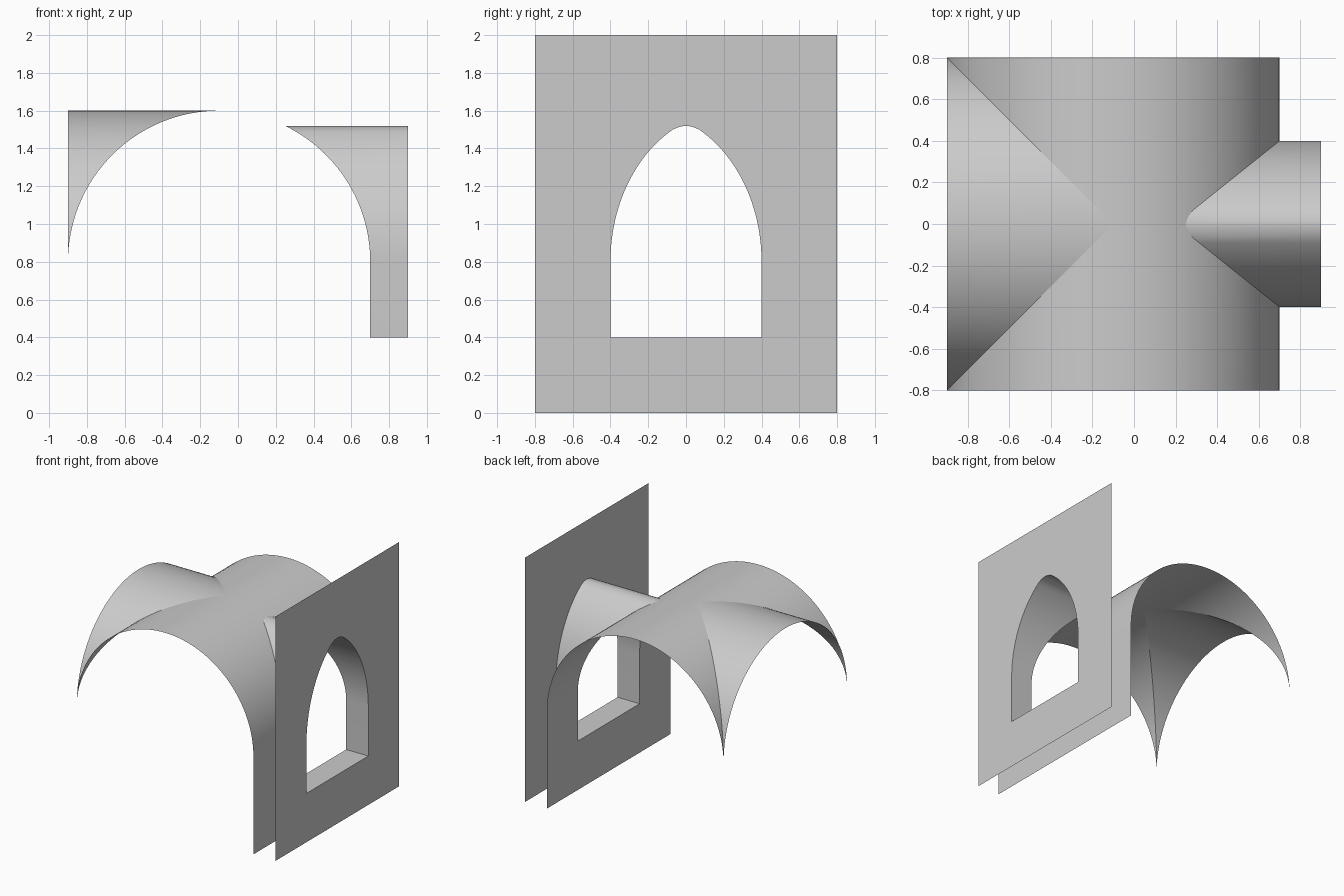
import bpy
import bmesh
from math import sin, cos, pi, sqrt

cube = bpy.data.objects.get("Cube")
if cube:
    bpy.data.objects.remove(cube, do_unlink=True)

R = 0.8          # vault radius, also springing height and half depth
CX = -0.1        # axis of the main vault
WALL_IN, WALL_OUT, SILL, TOP = 0.7, 0.9, 0.4, 2.0
HALF = 0.4       # half width of the window

plaster = bpy.data.materials.new("plain grey plaster")
plaster.use_nodes = True
grey = (0.6, 0.6, 0.6, 1)
plaster.diffuse_color = grey
plaster.node_tree.nodes["Principled BSDF"].inputs["Base Color"].default_value = grey


def sheet(name, lofts):
    """Thin surface from pairs of matching polylines, mirrored across y = 0."""
    bm = bmesh.new()
    for a, b in lofts:
        for side in (1, -1):
            rows = [[bm.verts.new((x, side * y, z)) for x, y, z in line] for line in (a, b)]
            for i in range(len(a) - 1):
                quad = [rows[0][i], rows[0][i + 1], rows[1][i + 1], rows[1][i]]
                bm.faces.new(quad[::side])
    bmesh.ops.remove_doubles(bm, verts=bm.verts, dist=0.0002)
    bmesh.ops.recalc_face_normals(bm, faces=bm.faces)
    mesh = bpy.data.meshes.new(name)
    bm.to_mesh(mesh)
    bm.free()
    mesh.materials.append(plaster)
    obj = bpy.data.objects.new(name, mesh)
    bpy.context.collection.objects.link(obj)
    bpy.ops.object.select_all(action="DESELECT")
    obj.select_set(True)
    bpy.context.view_layer.objects.active = obj
    bpy.ops.object.shade_smooth_by_angle(angle=pi / 6)
    return obj


def crown(x):
    return R + sqrt(max(0, R * R - (x - CX) ** 2))


def panel(x, low, high):
    """Half of a flat upright panel spanning the full depth."""
    return [(x, 0, low), (x, 0, high)], [(x, R, low), (x, R, high)]


# Line where the window tunnel meets the main vault, rounded at its tip
tip = [(0.25, 0), (0.254, 0.018), (0.264, 0.04), (0.285, 0.068)]
n = 24
start = pi / 2 - 0.5
groin_x = [CX + R * cos(start * (1 - i / n)) for i in range(n + 1)]
groin = [(x, y, crown(x)) for x, y in tip]
groin += [(x, HALF - 0.8 * (WALL_IN - x), crown(x)) for x in groin_x if x > 0.295]
opening = groin + [(WALL_IN, HALF, SILL)]

# Main barrel vault, cut diagonally on one side and by the window on the other
steps = 32
left = [CX - R * cos(i / steps * pi / 2) for i in range(steps + 1)]
middle = [CX + R * sin(i * 0.05) for i in range(1, 9)]
inner = [(x, CX - x, crown(x)) for x in left]
inner += [(x, 0, crown(x)) for x in middle if x < 0.24] + opening
outer = [(x, R, z) for x, y, z in inner]
sheet("main_vault", [(inner, outer), panel(WALL_IN, 0, SILL)])

# Cross vault running to the left end
arch = [(R * sin(i / steps * pi / 2), R + R * cos(i / steps * pi / 2)) for i in range(steps + 1)]
sheet("cross_vault", [([(CX - R, y, z) for y, z in arch], [(CX - y, y, z) for y, z in arch])])

# Window tunnel with its sill
rim = [(WALL_OUT, y, z) for x, y, z in opening]
sill = ([(WALL_IN, 0, SILL), (WALL_IN, HALF, SILL)], [(WALL_OUT, 0, SILL), (WALL_OUT, HALF, SILL)])
sheet("window_tunnel", [(opening, rim), sill])

# Outer wall around the window opening
edge = [(x, R, z) for x, y, z in rim]
sheet("outer_wall", [(rim, edge), panel(WALL_OUT, 0, SILL), panel(WALL_OUT, rim[0][2], TOP)])
